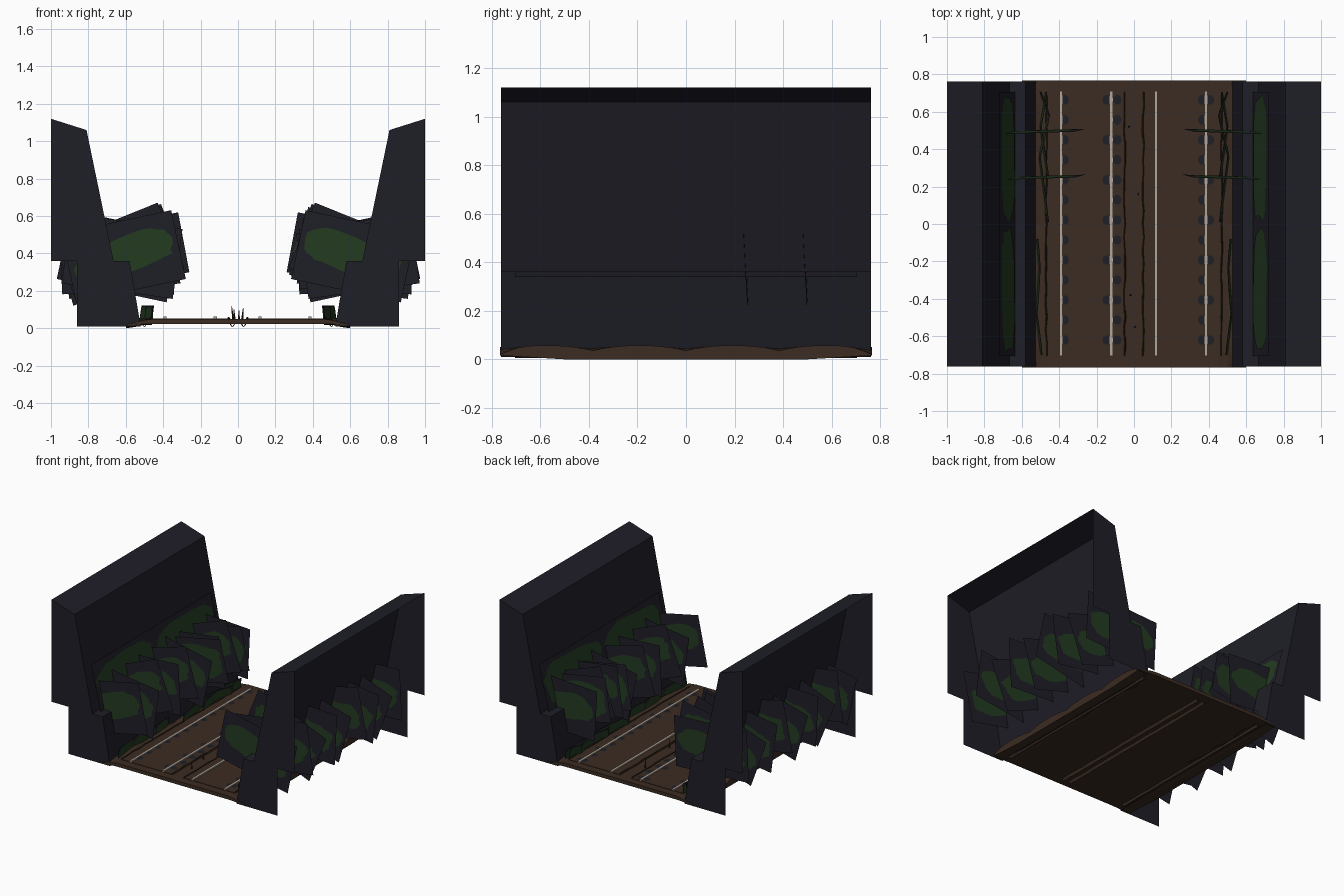
import bpy, math, random
from mathutils import Vector

if "Cube" in bpy.data.objects:
    bpy.data.objects.remove(bpy.data.objects["Cube"])
random.seed(7)


def mat(name, r, g, b):
    m = bpy.data.materials.new(name)
    m.diffuse_color = (r, g, b, 1)
    m.use_nodes = True
    m.node_tree.nodes["Principled BSDF"].inputs["Base Color"].default_value = m.diffuse_color
    return m


SLATE = mat("dark slate", .0135, .0130, .0205)
GREEN = mat("moss green", .0165, .043, .0145)
EARTH = mat("brown earth", .044, .025, .016)
DARK = mat("dark earth", .028, .016, .010)
STEEL = mat("pale rail", .45, .38, .32)


def mesh(name, verts, faces, mats, idx=None):
    me = bpy.data.meshes.new(name)
    me.from_pydata([tuple(v) for v in verts], [], faces)
    for m in mats:
        me.materials.append(m)
    if idx:
        me.polygons.foreach_set("material_index", idx)
    ob = bpy.data.objects.new(name, me)
    bpy.context.collection.objects.link(ob)
    return ob


def card(name, c, u, v, blobs=1, fill=(.86, .62)):
    """Flat slate card centred on c with half axes u, v and moss plates on both sides."""
    c, u, v = Vector(c), Vector(u), Vector(v)
    n = u.cross(v).normalized() * .002
    verts = [c - u - v, c + u - v, c + u + v, c - u + v]
    faces, idx = [(0, 1, 2, 3)], [0]
    for b in range(blobs):
        mid = c + u * ((2 * b + 1) / blobs - 1)
        ring = []
        for k in range(28):
            a = math.tau * k / 28
            w = random.uniform(.88, 1.0)
            # rounded oblong outline with a ragged edge
            cx = math.copysign(abs(math.cos(a)) ** .6, math.cos(a))
            sx = math.copysign(abs(math.sin(a)) ** .7, math.sin(a))
            bend = .3 * math.sin(cx * 2.5) * (1 - fill[1])
            ring.append(mid + u / blobs * cx * fill[0] * w + v * (sx * fill[1] * w + bend))
        for s in (1, -1):
            i = len(verts)
            verts += [p + n * s for p in ring]
            f = tuple(range(i, i + 28))
            faces.append(f if s > 0 else f[::-1])
            idx.append(1)
    return mesh(name, verts, faces, [SLATE, GREEN], idx)


def box(name, x, y, z, m):
    vs = [(a, b, c) for a in x for b in y for c in z]
    fs = [(0, 1, 3, 2), (4, 6, 7, 5), (0, 4, 5, 1), (2, 3, 7, 6), (0, 2, 6, 4), (1, 5, 7, 3)]
    return mesh(name, vs, fs, [m])


def ridge(name, x, w, z0, z1, m, jitter):
    """Long ragged triangular ridge along y; it points to z1."""
    v = []
    for k in range(21):
        y = -.705 + 1.41 * k / 20
        c, h = x + random.uniform(-jitter, jitter), w * random.uniform(.7, 1.2)
        v += [(c - h, y, z0), (c, y, z1), (c + h, y, z0)]
    f = [(3 * k + e, 3 * k + e + 1, 3 * k + e + 4, 3 * k + e + 3) for k in range(20) for e in (0, 1)]
    mesh(name, v, f, [m])


# cutting walls: sheet along the inner profile, end caps, open at the outside
inner = [(1, 1.12), (.81, 1.06), (.665, .36), (.58, .36), (.52, .01)]
outer = [(.86, .01), (.86, .36), (1, .36)]
for s in (-1, 1):
    prof = inner + outer
    n = len(prof)
    vs = [(s * x, y, z) for y in (-.763, .763) for x, z in prof]
    fs = [(i, i + 1, n + i + 1, n + i) for i in range(len(inner) - 1)]
    fs += [tuple(range(n)), tuple(range(n, 2 * n))]
    mesh("cutting_wall", vs, fs, [SLATE])

    # long moss panel leaning on the wall
    card("wall_moss", (s * .675, 0, .515), (0, .705, 0), (s * .043, 0, .175), 2, (1, .87))

    # fan of upright leaf cards through the wall
    for k in range(9):
        a = math.radians((12, -8, 22, 3, 16, -12, 8, 20, -3)[k])
        cx = .63 + random.uniform(-.02, .02)
        u = Vector((-s * math.cos(a), 0, math.sin(a)))
        v = Vector((s * math.sin(a), 0, math.cos(a)))
        card("leaf_card", (s * cx, -.66 + k * .158, .385), u * .3, v * .188, 1, (.95, .56))

    # slightly tilted cards further back
    for y in (.25, .495):
        card("tilted_leaf_card", (s * .49, y, .42), (s * .2, -.006, -.04), (s * .03, -.008, .16), 1, (.95, .75))

    # low zigzag undergrowth beside the track
    zig = [(.50, .705), (.455, .58), (.505, .36), (.46, .01), None,
           (.47, .705), (.50, .52), (.46, .25), None,
           (.518, -.08), (.505, -.24), (.522, -.48), (.495, -.70)]
    for p, q in zip(zig, zig[1:]):
        if p and q:
            P, Q = Vector((s * p[0], p[1], .07)), Vector((s * q[0], q[1], .07))
            card("undergrowth", (P + Q) / 2, (Q - P) / 2, (-s * .006, 0, .052), 1, (1, .93))

# ground slab: wavy long edges, closed below
NX, NY = 24, 40
vs, fs = [], []
for layer in (0, 1):
    for j in range(NY + 1):
        y = -.767 + 1.534 * j / NY
        for i in range(NX + 1):
            x = -.6 + 1.2 * i / NX
            edge = min(1, max(0, (abs(x) - .48) / .1))
            if layer:
                wave = .036 + .022 * abs(math.sin(y / .767 * math.pi * 2)) ** .8
                wave -= .016 * max(0, (abs(y) - .68) / .087)
                z = .05 * (1 - edge) + wave * edge
            else:
                low = .016 * max(0, (abs(y) - .5) / .267)
                z = .024 * (1 - edge) + low * edge
            vs.append((x, y, z))
W, L = NX + 1, (NX + 1) * (NY + 1)
for j in range(NY):
    for i in range(NX):
        a = j * W + i
        fs += [(a, a + W, a + W + 1, a + 1), (L + a, L + a + 1, L + a + W + 1, L + a + W)]
    for a, b in ((j * W + W, j * W), (j * W + NX, j * W + W + NX)):
        fs.append((a, b, L + b, L + a))
for i in range(NX):
    fs += [(i, i + 1, L + i + 1, L + i), (NY * W + i + 1, NY * W + i, L + NY * W + i, L + NY * W + i + 1)]
mesh("ground", vs, fs, [EARTH])

# track beds with ragged borders, one per line
for s in (-1, 1):
    box("track_bed", sorted((s * .045, s * .47)), (-.705, .71), (.04, .053), EARTH)
    for x in (.05, .468):
        ridge("bed_border", s * x, .005, .05, .059, DARK, .004)
# drain ridges showing on the underside
for x in (-.5, -.03, .03, .5):
    ridge("drain_ridge", x, .014, .026, .006, EARTH, .002)

# rails
for x in (-.39, -.122, .117, .385):
    box("rail", (x - .0085, x + .0085), (-.705, .71), (.05, .062), STEEL)

# dark stones set along the rails
for x in (-.372, -.145, -.09, .365, .405):
    for k in range(13):
        if x in (-.145, .405) and k % 2:
            continue
        y = -.62 + k * .107
        ring = [(x + .024 * math.cos(math.tau * t / 10), y + .026 * math.sin(math.tau * t / 10), .0545)
                for t in range(10)]
        mesh("stone_patch", ring, [tuple(range(10))], [SLATE])

# dry stalks between the tracks
for x, y, h in ((-.03, .52, .07), (.025, .16, .06), (.005, -.55, .05), (-.02, -.38, .055)):
    bpy.ops.mesh.primitive_cone_add(vertices=4, radius1=.006, radius2=.001, depth=h,
                                    location=(x, y, .048 + h / 2), rotation=(0, x * 3, 0))
    ob = bpy.context.object
    ob.name = "dry_stalk"
    ob.data.materials.append(DARK)
